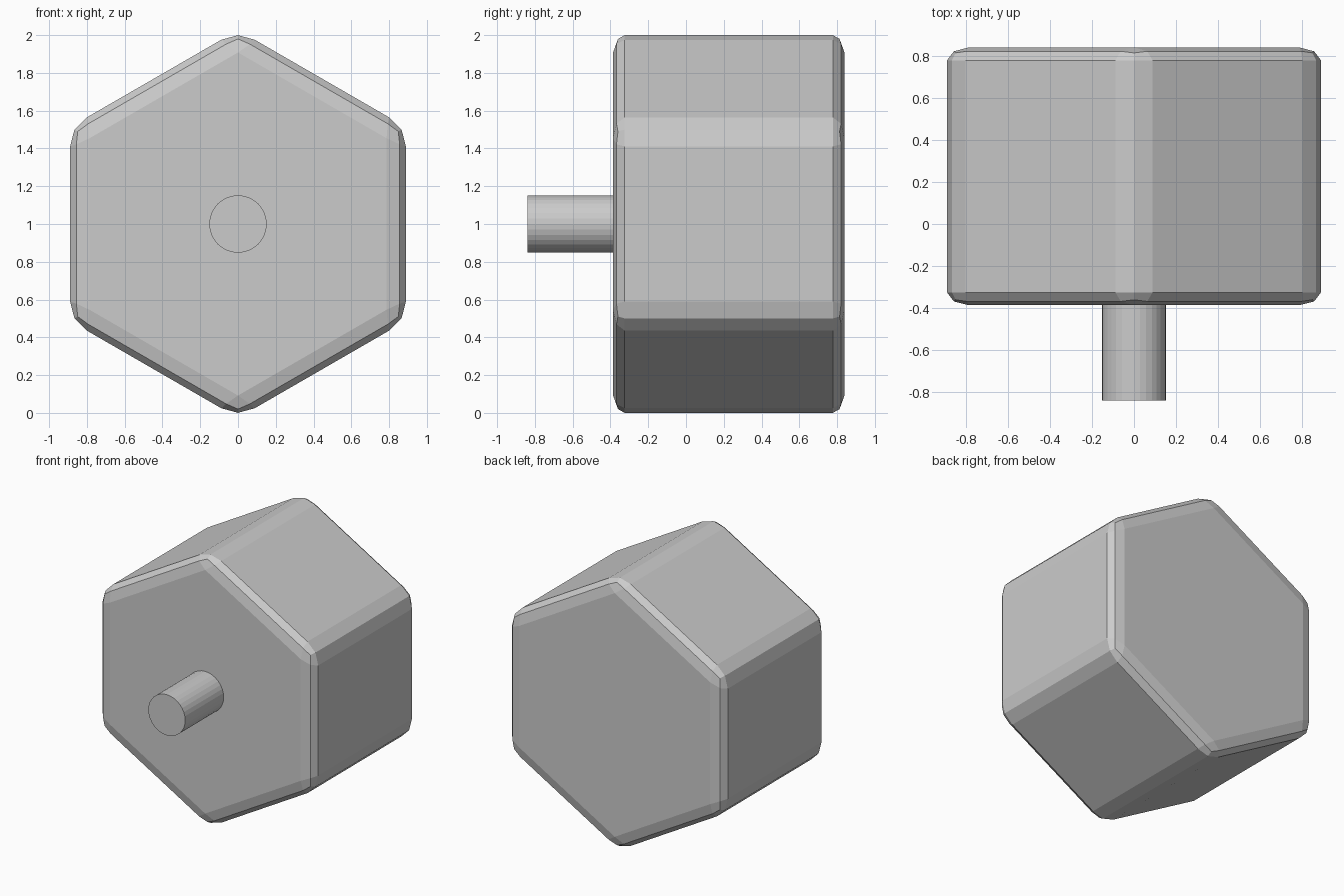
import bpy
import math

if "Cube" in bpy.data.objects:
    bpy.data.objects.remove(bpy.data.objects["Cube"])


def cylinder(name, sides, radius, y0, y1):
    """Cylinder lying along y, at mid height z = 1."""
    bpy.ops.mesh.primitive_cylinder_add(
        vertices=sides, radius=1, depth=2,
        location=(0, (y0 + y1) / 2, 1), rotation=(math.pi / 2, 0, 0))
    ob = bpy.context.object
    ob.name = name
    ob.scale = (radius, radius, (y1 - y0) / 2)
    return ob


# hexagonal head, all edges rounded in two steps (squashed along its depth)
head = cylinder("hex_head", 6, 1.0265, -0.386, 0.839)
bevel = head.modifiers.new("rounded_edges", 'BEVEL')
bevel.width = 0.1
bevel.segments = 2
bevel.limit_method = 'ANGLE'
bevel.angle_limit = math.radians(30)

# round peg sticking out of the front face
cylinder("front_peg", 32, 0.152, -0.839, -0.3)
